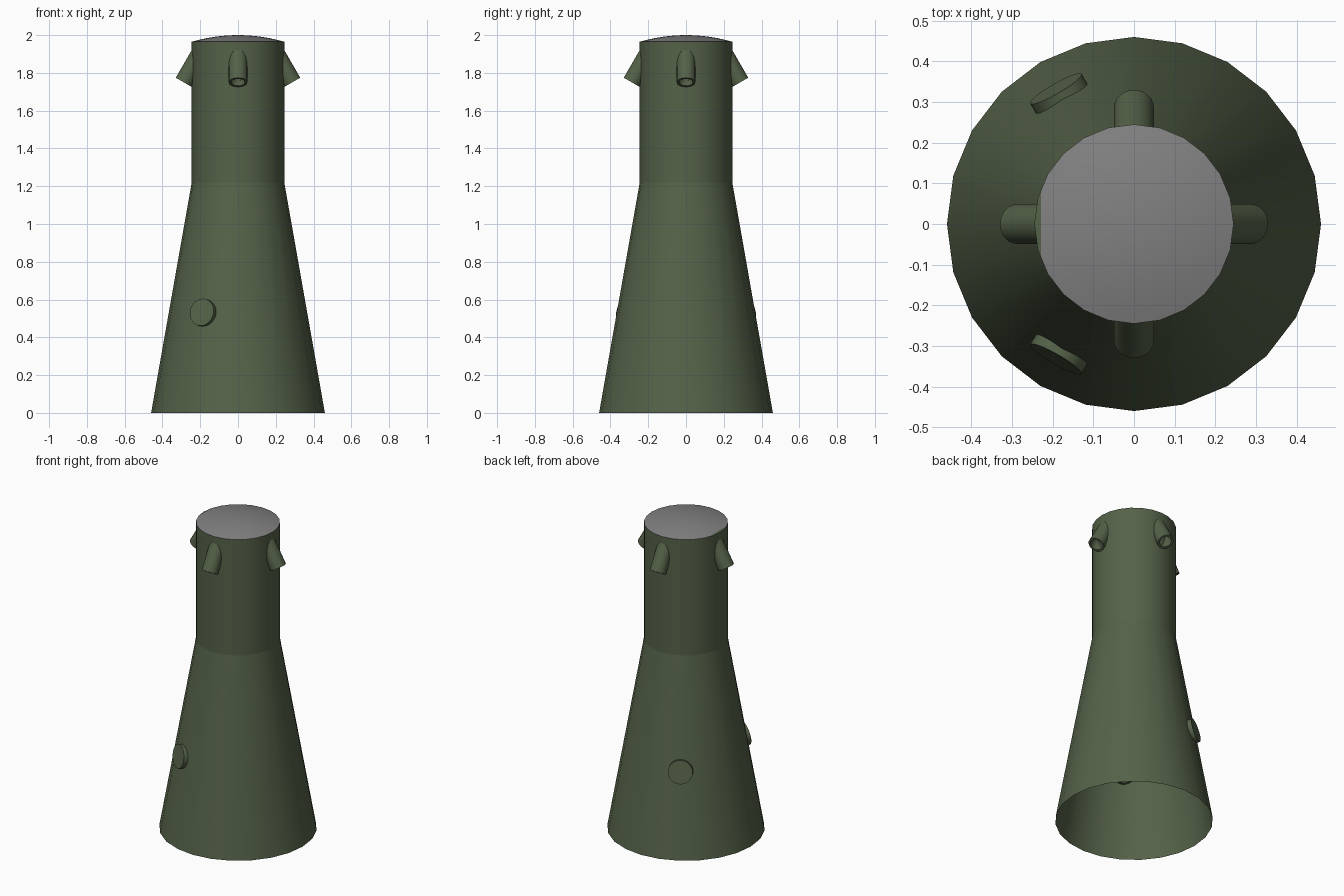
import bpy, bmesh, math
from mathutils import Matrix, Vector

if "Cube" in bpy.data.objects:
    bpy.data.objects.remove(bpy.data.objects["Cube"])


def material(name, rgb):
    m = bpy.data.materials.new(name)
    m.diffuse_color = (*rgb, 1.0)
    m.use_nodes = True
    m.node_tree.nodes["Principled BSDF"].inputs["Base Color"].default_value = m.diffuse_color
    return m


GREEN = material("olive_green", (0.09, 0.122, 0.066))
GREY = material("mid_grey", (0.22, 0.22, 0.22))


def lathe(name, profile, sides, mat, matrix=Matrix.Identity(4)):
    """Revolve (radius, height) points round the local z axis."""
    bm = bmesh.new()
    rings = []
    for r, z in profile:
        if r == 0:
            rings.append([bm.verts.new((0, 0, z))] * sides)
        else:
            rings.append([bm.verts.new((r * math.cos(a), r * math.sin(a), z))
                          for a in (2 * math.pi * i / sides for i in range(sides))])
    for lo, hi in zip(rings, rings[1:]):
        for i in range(sides):
            j = (i + 1) % sides
            quad = [lo[i], lo[j], hi[j], hi[i]]
            bm.faces.new(list(dict.fromkeys(quad)))
    me = bpy.data.meshes.new(name)
    bm.to_mesh(me)
    bm.free()
    me.transform(matrix)
    me.materials.append(mat)
    ob = bpy.data.objects.new(name, me)
    bpy.context.collection.objects.link(ob)
    bpy.ops.object.select_all(action='DESELECT')
    ob.select_set(True)
    bpy.context.view_layer.objects.active = ob
    bpy.ops.object.shade_smooth_by_angle(angle=math.radians(35))
    return ob


def placed(pos, direction):
    """Matrix that puts local z along direction at pos."""
    return Matrix.Translation(pos) @ Vector(direction).to_track_quat('Z', 'Y').to_matrix().to_4x4()


# Flared skirt, open underneath, and straight neck
R0, R1, Z1, Z2 = 0.46, 0.245, 1.22, 1.965
lathe("flared_base", [(R0, 0), (R1, Z1)], 24, GREEN)
lathe("neck", [(R1, Z1), (R1, Z2)], 24, GREEN)

# Shallow grey dome, with a thin green sliver at its left edge
dome_profile = [(R1 * k / 6, Z2 + 0.035 * (1 - (k / 6) ** 2)) for k in range(6, -1, -1)]
dome = lathe("domed_cap", dome_profile, 24, GREY)
dome.data.materials.append(GREEN)
bm = bmesh.new()
bm.from_mesh(dome.data)
bmesh.ops.bisect_plane(bm, geom=bm.verts[:] + bm.edges[:] + bm.faces[:],
                       plane_co=(-0.229, 0, 0), plane_no=(1, 0, 0))
for f in bm.faces:
    f.material_index = 1 if f.calc_center_median().x < -0.229 else 0
bm.to_mesh(dome.data)
bm.free()

# Four hollow nozzles pointing out and down
for i in range(4):
    a = i * math.pi / 2
    out = Vector((math.cos(a), math.sin(a), 0))
    down = out * 0.5 + Vector((0, 0, -0.866))
    mouth = out * 0.287 + Vector((0, 0, 1.75))
    lathe(f"nozzle_{i + 1}",
          [(0, -0.19), (0.049, -0.19), (0.049, 0), (0.036, 0), (0.036, -0.09), (0, -0.09)],
          24, GREEN, placed(mouth, down))

# Two round plugs lying on the slope of the skirt
slope = (R0 - R1) / Z1
for i, deg in enumerate((120, 240)):
    a = math.radians(deg)
    out = Vector((math.cos(a), math.sin(a), 0))
    normal = (out + Vector((0, 0, slope))).normalized()
    zc = 0.53
    on_skirt = out * (R0 - slope * zc) + Vector((0, 0, zc))
    lathe(f"side_plug_{i + 1}", [(0, -0.03), (0.073, -0.03), (0.073, 0.018), (0, 0.018)],
          24, GREEN, placed(on_skirt, normal))
